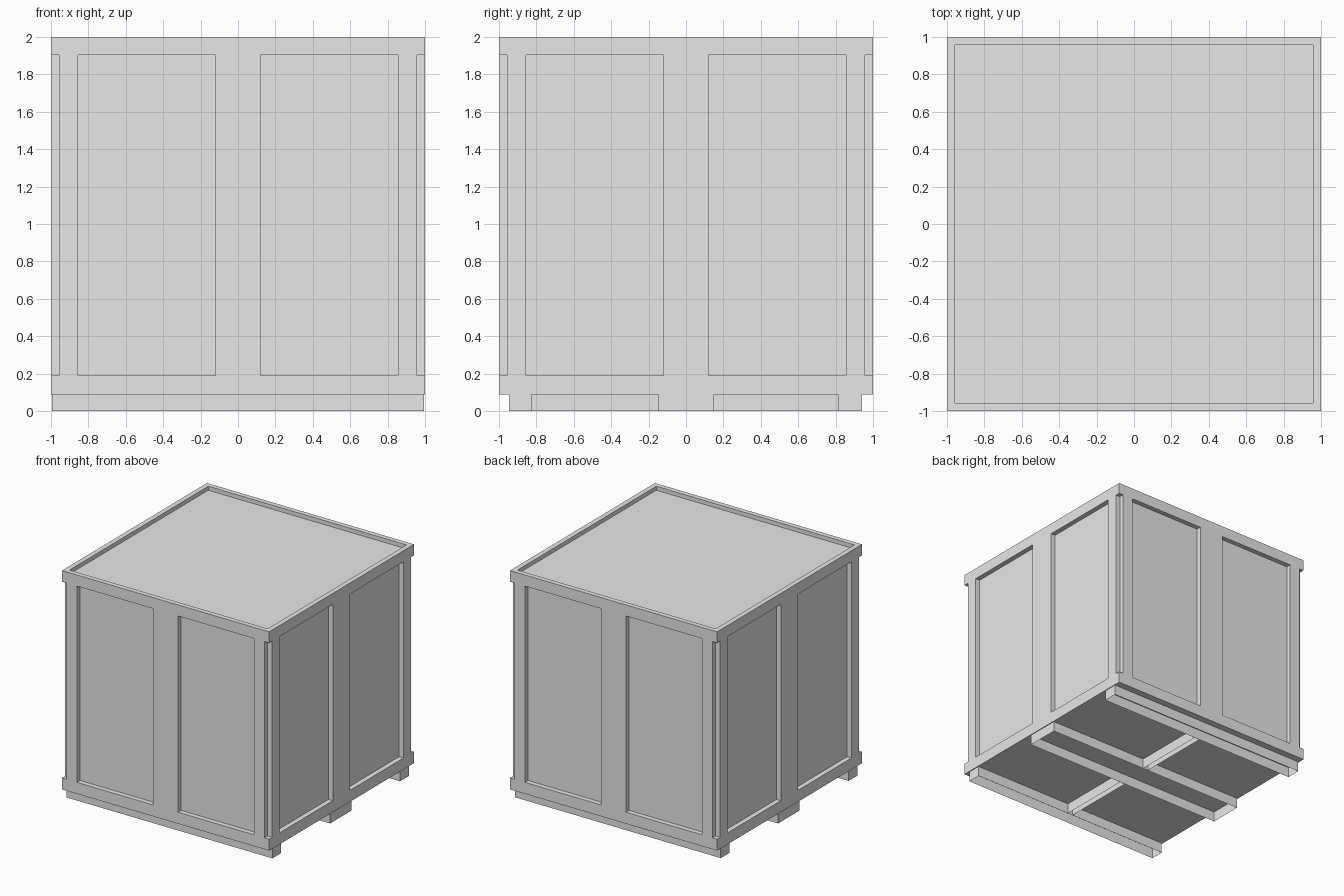
import bpy
import bmesh
from math import pi
from mathutils import Matrix

cube = bpy.data.objects.get("Cube")
if cube:
    bpy.data.objects.remove(cube, do_unlink=True)

GREY = (0.8, 0.8, 0.8, 1)
mat = bpy.data.materials.new("light grey")
mat.use_nodes = True
mat.diffuse_color = GREY
mat.node_tree.nodes["Principled BSDF"].inputs["Base Color"].default_value = GREY

OUT = 1.0       # outer half width
WALL = 0.957    # half width of the panelled body
BASE = 0.09     # underside of the body
SILL = 0.19     # top of the lower band
HEAD = 1.903    # underside of the upper band
TOP = 2.0
LID = 1.965


def box(name, x, y, z, turn=0, open_bottom=False):
    """Box from (min, max) ranges, turned about the vertical axis."""
    bm = bmesh.new()
    bmesh.ops.create_cube(bm, size=1)
    for v in bm.verts:
        v.co = [r[0] if c < 0 else r[1] for c, r in zip(v.co, (x, y, z))]
    if open_bottom:
        low = [f for f in bm.faces if f.normal.z < -0.5]
        bmesh.ops.delete(bm, geom=low, context='FACES_ONLY')
    bm.transform(Matrix.Rotation(turn, 4, 'Z'))
    mesh = bpy.data.meshes.new(name)
    bm.to_mesh(mesh)
    bm.free()
    mesh.materials.append(mat)
    obj = bpy.data.objects.new(name, mesh)
    bpy.context.collection.objects.link(obj)
    return obj


# Panelled body, its top recessed inside the upper band
box("crate_body", (-WALL, WALL), (-WALL, WALL), (BASE, LID))

# Boards on each of the four sides
for i, side in enumerate(("front", "left", "back", "right")):
    turn = i * pi / 2
    depth = (-OUT, -WALL)
    # Bands butt at the corners so that they do not overlap
    run = (-OUT, OUT) if i % 2 == 0 else (-WALL, WALL)
    box(side + "_lower_band", run, depth, (BASE, SILL), turn)
    box(side + "_upper_band", run, depth, (HEAD, TOP), turn)
    box(side + "_middle_board", (-0.12, 0.12), depth, (SILL, HEAD), turn)
    box(side + "_corner_board_a", (-WALL, -0.855), depth, (SILL, HEAD), turn)
    box(side + "_corner_board_b", (0.855, WALL), depth, (SILL, HEAD), turn)

# Hollow skids, open underneath
for name, y in (("front_skid", (-0.945, -0.825)),
                ("middle_skid", (-0.148, 0.148)),
                ("back_skid", (0.815, 0.94))):
    box(name, (-0.993, 0.993), y, (0, BASE), open_bottom=True)

# Cross rail between the skids
for name, y in (("front_cross_rail", (-0.825, -0.148)),
                ("back_cross_rail", (0.148, 0.815))):
    box(name, (-0.025, 0.025), y, (0, BASE), open_bottom=True)
